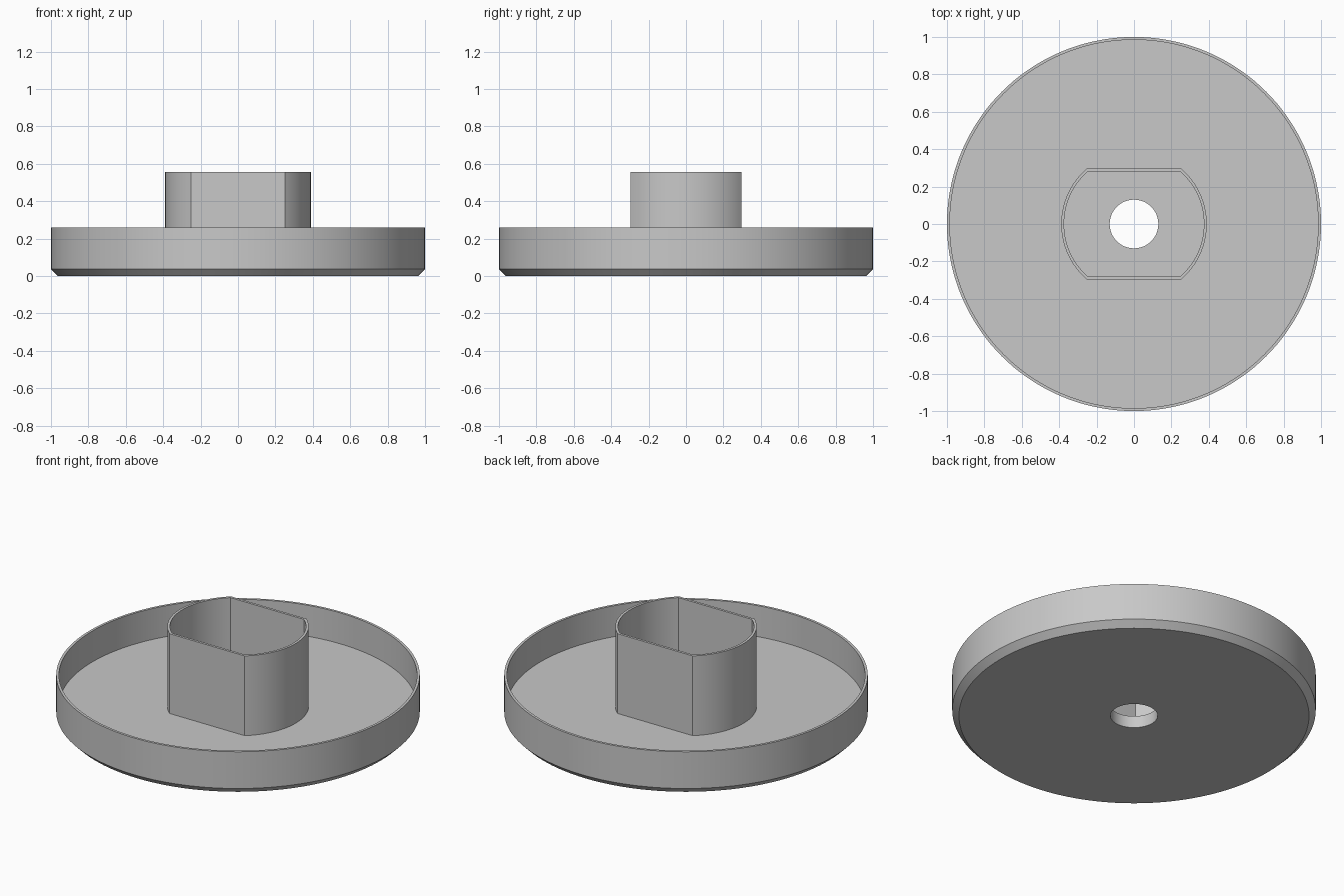
import bpy
import bmesh
from math import asin, cos, sin, pi
from mathutils import Matrix

SEGMENTS = 144
RIM_RADIUS, RIM_TOP = 1.0, 0.26
CHAMFER, WALL, FLOOR = 0.037, 0.015, 0.072
HOLE_RADIUS = 0.13
COLLAR_RADIUS, COLLAR_FLAT, COLLAR_TOP = 0.389, 0.296, 0.556

cube = bpy.data.objects.get("Cube")
if cube:
    bpy.data.objects.remove(cube, do_unlink=True)

# Single grey plastic
grey = bpy.data.materials.new("grey_plastic")
grey.use_nodes = True
colour = (0.58, 0.58, 0.58, 1)
grey.diffuse_color = colour
grey.node_tree.nodes["Principled BSDF"].inputs["Base Color"].default_value = colour


def finish(name, bm):
    bmesh.ops.recalc_face_normals(bm, faces=bm.faces)
    mesh = bpy.data.meshes.new(name)
    bm.to_mesh(mesh)
    bm.free()
    mesh.materials.append(grey)
    obj = bpy.data.objects.new(name, mesh)
    bpy.context.collection.objects.link(obj)
    bpy.ops.object.select_all(action="DESELECT")
    obj.select_set(True)
    bpy.context.view_layer.objects.active = obj
    bpy.ops.object.shade_smooth_by_angle(angle=pi / 7)
    return obj


# Dish: a closed wall-and-floor section revolved around the central hole
section = [
    (HOLE_RADIUS, 0), (RIM_RADIUS - CHAMFER, 0), (RIM_RADIUS, CHAMFER),
    (RIM_RADIUS, RIM_TOP), (RIM_RADIUS - WALL, RIM_TOP),
    (RIM_RADIUS - WALL, FLOOR), (HOLE_RADIUS, FLOOR),
]
bm = bmesh.new()
points = [bm.verts.new((r, 0, z)) for r, z in section]
edges = [bm.edges.new((a, b)) for a, b in zip(points, points[1:] + points[:1])]
bmesh.ops.spin(bm, geom=points + edges, cent=(0, 0, 0), axis=(0, 0, 1),
               angle=2 * pi, steps=SEGMENTS, use_merge=True)
bmesh.ops.remove_doubles(bm, verts=bm.verts, dist=0.0001)
finish("dish", bm)


# Collar: a round tube with two flats, sunk slightly into the floor
def flatted_circle(radius, flat, steps=40):
    limit = asin(flat / radius)
    arc = [-limit + 2 * limit * i / steps for i in range(steps + 1)]
    angles = arc + [a + pi for a in arc]
    return [(radius * cos(a), radius * sin(a)) for a in angles]


bm = bmesh.new()
outer = flatted_circle(COLLAR_RADIUS, COLLAR_FLAT)
inner = flatted_circle(COLLAR_RADIUS - WALL, COLLAR_FLAT - WALL)
base = FLOOR - 0.01
loops = [[bm.verts.new((x, y, z)) for x, y in outline]
         for outline, z in ((outer, base), (outer, COLLAR_TOP),
                            (inner, COLLAR_TOP), (inner, base))]
for k in range(4):
    low, high = loops[k], loops[(k + 1) % 4]
    for i in range(len(low)):
        j = (i + 1) % len(low)
        bm.faces.new((low[i], low[j], high[j], high[i]))
finish("collar", bm)
